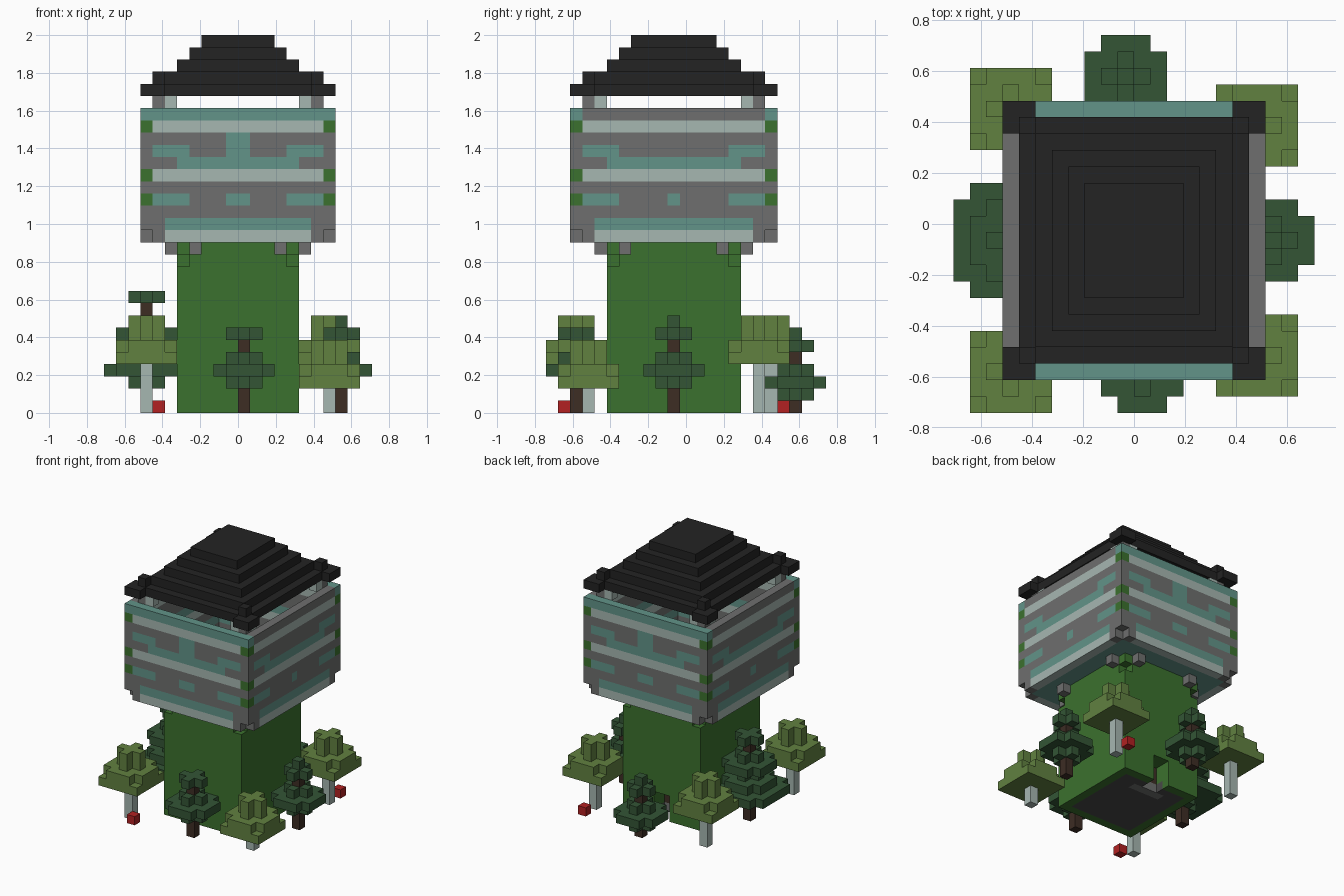
import bpy

U = 2 / 31  # edge of one block

cube = bpy.data.objects.get("Cube")
if cube:
    bpy.data.objects.remove(cube, do_unlink=True)

# Flat colours, given as 8-bit screen values
PALETTE = {
    "grass_green": (59, 113, 46), "leaf_green": (97, 129, 64),
    "pine_green": (51, 85, 53), "bark_brown": (61, 45, 36),
    "pale_stone": (166, 183, 177), "stone_grey": (110, 111, 110),
    "aged_teal": (98, 148, 137), "roof_black": (35, 35, 35),
    "mushroom_red": (178, 33, 34), "floor_grey": (72, 72, 72),
}


def linear(v):
    v /= 255
    return v / 12.92 if v < 0.04 else ((v + 0.055) / 1.055) ** 2.4


MATS = {}
for name, rgb in PALETTE.items():
    mat = bpy.data.materials.new(name)
    mat.use_nodes = True
    col = (*[linear(v) for v in rgb], 1)
    mat.diffuse_color = col
    mat.node_tree.nodes["Principled BSDF"].inputs["Base Color"].default_value = col
    MATS[name] = mat


def box(x0, x1, y0, y1, z0, z1):
    """All block positions inside a box, upper ends excluded."""
    return [(i, j, k) for i in range(x0, x1) for j in range(y0, y1) for k in range(z0, z1)]


def build(name, cells):
    """Mesh the outer faces of a {position: colour} block set."""
    verts, faces, cols = {}, [], []
    names = sorted(set(cells.values()))
    for c, colour in cells.items():
        for axis in range(3):
            for side in (0, 1):
                n = list(c)
                n[axis] += 2 * side - 1
                if tuple(n) in cells:
                    continue
                quad = []
                for s, t in ((0, 0), (1, 0), (1, 1), (0, 1)):
                    p = list(c)
                    p[axis] += side
                    p[(axis + 1) % 3] += s
                    p[(axis + 2) % 3] += t
                    quad.append(verts.setdefault(tuple(p), len(verts)))
                faces.append(quad if side else quad[::-1])
                cols.append(names.index(colour))
    mesh = bpy.data.meshes.new(name)
    mesh.from_pydata([(x * U, (y - 0.5) * U, z * U) for x, y, z in verts], [], faces)
    for n in names:
        mesh.materials.append(MATS[n])
    mesh.polygons.foreach_set("material_index", cols)
    obj = bpy.data.objects.new(name, mesh)
    bpy.context.collection.objects.link(obj)


def ring(i, j):
    """Distances from the tower's centre lines."""
    return (i if i >= 0 else -1 - i), abs(j + 1)


# Grassy tower base with a doorway at the back and a stone floor
base = dict.fromkeys(box(-5, 5, -6, 5, 0, 14), "grass_green")
for c in box(-4, 4, -5, 4, 0, 1):
    base[c] = "floor_grey"
for c in box(-1, 1, 3, 5, 0, 3):
    base.pop(c)
for c in box(-1, 1, 2, 3, 0, 3):
    base[c] = "bark_brown"
for c in box(-2, 2, 2, 3, 0, 1):
    base[c] = "stone_grey"
for c in box(-5, 5, -6, 5, 12, 13):
    a, b = ring(*c[:2])
    if a == 4 and b == 5:
        base.pop(c)
build("tower_base", base)

# Stone brackets stepping out from the corners of the base
brackets = {}
for c in box(-8, 8, -9, 8, 12, 14):
    a, b = ring(*c[:2])
    if (c[2], a, b) in {(12, 4, 4), (12, 3, 5), (13, 5, 4), (13, 4, 5), (13, 3, 6)}:
        brackets[c] = "stone_grey"
build("corner_brackets", brackets)


# Painted wall bands, e = blocks from the wall's end
def wall_colour(k, e, middle, front):
    if k == 24 and front:
        return "aged_teal"
    if k in (23, 19):
        return "pale_stone" if e else "grass_green"
    if k == 17 and e == 0:
        return "grass_green"
    teal = {22: front and middle, 21: 0 < e < 4 or (front and middle),
            20: e > 2, 17: e < 4 or middle, 15: e > 1}
    if teal.get(k):
        return "aged_teal"
    return "pale_stone" if k == 14 and e > 1 else "stone_grey"


walls = {}
for c in box(-8, 8, -9, 8, 14, 25):
    i, j, k = c
    a, b = ring(i, j)
    if k == 14 and a == 7 and b == 8:
        continue
    if b == 8:
        walls[c] = wall_colour(k, 7 - a, a == 0, True)
    elif a == 7:
        walls[c] = wall_colour(k, 8 - b, b == 0, False)
    elif k < 16:
        walls[c] = "aged_teal"
build("upper_room", walls)

# Roof posts: grey corner block with a pale block on each inner side
posts = {}
for c in box(-8, 8, -9, 8, 25, 26):
    a, b = ring(*c[:2])
    if (a, b) == (6, 7):
        posts[c] = "stone_grey"
    elif (a, b) in ((5, 7), (6, 6)):
        posts[c] = "pale_stone"
build("roof_posts", posts)

# Stepped roof with raised corners
roof = {}
for c in box(-8, 8, -9, 8, 26, 31):
    a, b = ring(*c[:2])
    k = c[2] - 26
    tier = a < 7 - k and b < 8 - k
    corner = (k == 0 and a > 5 and b > 6) or (k == 1 and a == 6 and b == 7)
    if tier or corner:
        roof[c] = "roof_black"
build("roof", roof)


def disc(x, y, z, width):
    """Square of blocks with clipped corners; width 3 gives a plus."""
    r = width // 2
    reach = {0: 0, 1: 1, 2: 3, 3: 5}[r]
    return [c for c in box(x - r, x + r + 1, y - r, y + r + 1, z, z + 1)
            if abs(c[0] - x) + abs(c[1] - y) <= reach]


def pine(name, x, y, z, widths):
    cells = dict.fromkeys(box(x, x + 1, y, y + 1, 0, z), "bark_brown")
    for n, w in enumerate(widths):
        colour = "pine_green" if w else "bark_brown"
        for c in disc(x, y, z + n, w or 1):
            cells[c] = colour
    build(name, cells)


def broadleaf(name, x, y, z):
    cells = dict.fromkeys(box(x, x + 1, y, y + 1, 0, z), "pale_stone")
    crown = box(x - 2, x + 3, y - 2, y + 3, z, z + 1) + disc(x, y, z + 1, 5)
    crown += disc(x, y, z + 2, 3) + disc(x, y, z + 3, 3)
    for c in crown:
        cells[c] = "leaf_green"
    build(name, cells)


# Pines in the middle of each side, width 0 is bare trunk
pine("front_pine", 0, -9, 2, (3, 5, 3, 0, 3))
pine("left_pine", 8, -1, 2, (3, 5, 3, 0, 3, 1))
pine("back_pine", -1, 9, 1, (3, 5, 3, 0, 3, 1))
pine("right_pine", -8, -1, 2, (3, 7, 5, 3, 5, 3, 0, 3))

# Broadleaf trees at the corners
broadleaf("back_right_tree", -8, 7, 4)
broadleaf("back_left_tree", 7, 6, 4)
broadleaf("front_right_tree", -8, -9, 4)
broadleaf("front_left_tree", 7, -8, 2)

# Red mushrooms
build("front_mushroom", {(-7, -10, 0): "mushroom_red"})
build("back_mushroom", {(7, 8, 0): "mushroom_red"})
